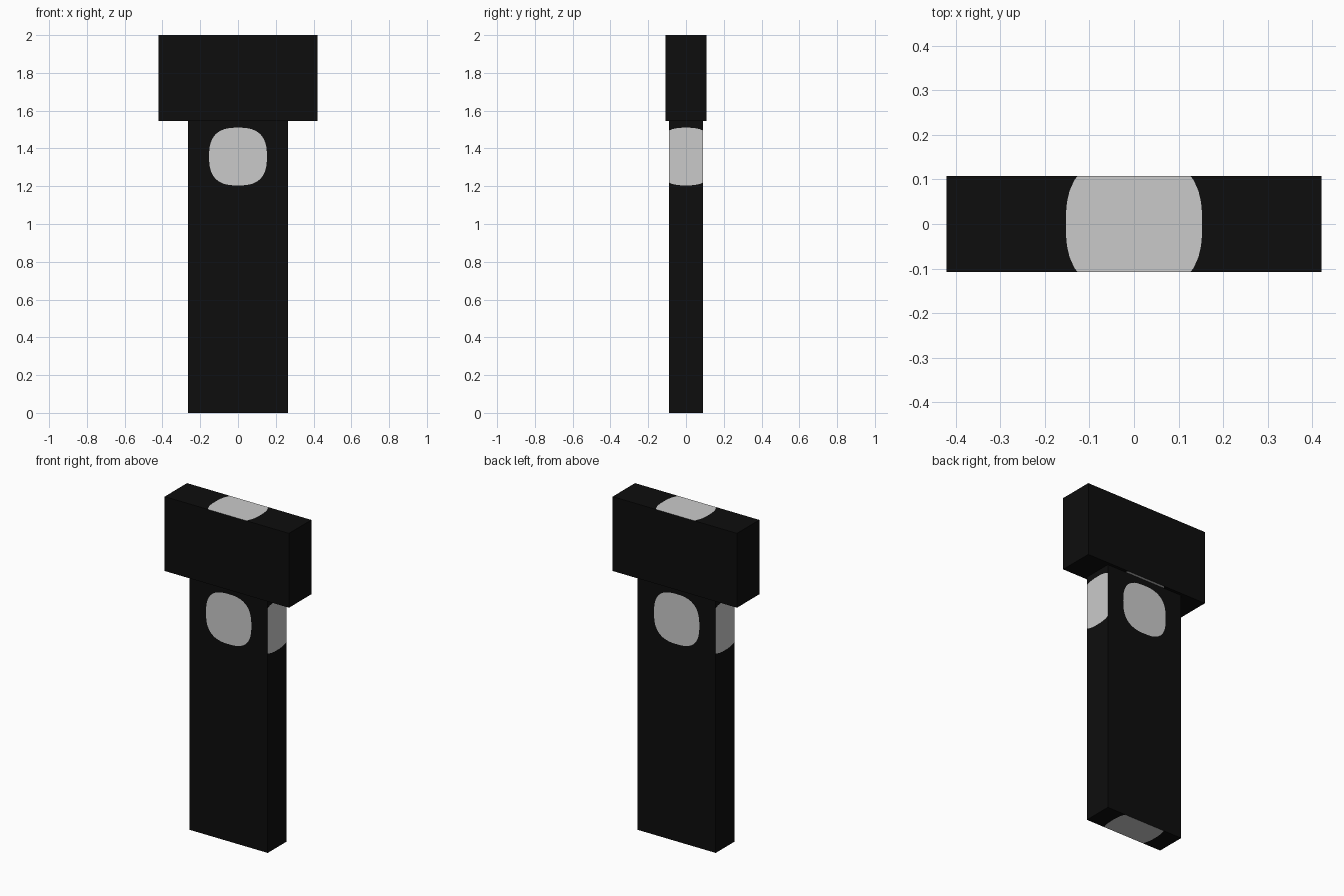
import bpy, bmesh, math
from mathutils import Vector

if "Cube" in bpy.data.objects:
    bpy.data.objects.remove(bpy.data.objects["Cube"])


def material(name, rgb):
    m = bpy.data.materials.new(name)
    m.diffuse_color = (*rgb, 1.0)
    m.use_nodes = True
    m.node_tree.nodes["Principled BSDF"].inputs["Base Color"].default_value = m.diffuse_color
    return m


BLACK = material("black", (0.004, 0.004, 0.004))
GREY = material("light grey", (0.59, 0.59, 0.59))

RADIUS, POWER, SIDES = 0.153, 2.7, 40   # rounded-square spot
SPOT_Z = 1.357


def spot_outline(u, v, centre):
    """Superellipse outline in the plane spanned by u and v."""
    pts = []
    for i in range(SIDES):
        a = 2 * math.pi * i / SIDES
        c, s = math.cos(a), math.sin(a)
        r = RADIUS / (abs(c) ** POWER + abs(s) ** POWER) ** (1 / POWER)
        pts.append(centre + u * (r * c) + v * (r * s))
    return pts


def cut_spot(bm, normal):
    """Cut the spot into the box face with this normal and colour it grey."""
    face = max(bm.faces, key=lambda f: f.calc_center_median().dot(normal)
               if f.normal.dot(normal) > 0.99 else -100)
    plane_z = face.verts[0].co.z
    upright = abs(normal.z) < 0.5
    v = Vector((0, 0, 1)) if upright else Vector((0, 1, 0))
    u = v.cross(normal)
    centre = Vector((0, 0, SPOT_Z if upright else plane_z))
    outline = spot_outline(u, v, centre)
    for i, p in enumerate(outline):
        q = outline[(i + 1) % SIDES]
        out = (q - p).cross(normal).normalized()
        if (p - centre).dot(out) < 0:
            out = -out
        cut = bmesh.ops.bisect_plane(
            bm, geom=[face] + list(face.edges) + list(face.verts),
            dist=1e-6, plane_co=p, plane_no=out)
        parts = [g for g in cut["geom"] if isinstance(g, bmesh.types.BMFace)]
        face = min(parts, key=lambda f: (f.calc_center_median() - p).dot(out))
    face.material_index = 1


def spotted_box(name, half_x, half_y, z0, z1, normals):
    bm = bmesh.new()
    bmesh.ops.create_cube(bm, size=2)
    for vert in bm.verts:
        vert.co = Vector((vert.co.x * half_x, vert.co.y * half_y,
                          z1 if vert.co.z > 0 else z0))
    bm.normal_update()
    for n in normals:
        cut_spot(bm, Vector(n))
    mesh = bpy.data.meshes.new(name)
    bm.to_mesh(mesh)
    bm.free()
    mesh.materials.append(BLACK)
    mesh.materials.append(GREY)
    bpy.context.collection.objects.link(bpy.data.objects.new(name, mesh))


# Upright shaft: spots on all four sides and underneath
spotted_box("shaft", 0.264, 0.09, 0.0, 1.546,
            [(0, -1, 0), (0, 1, 0), (1, 0, 0), (-1, 0, 0), (0, 0, -1)])

# Wider head block: spots on top and underside
spotted_box("head", 0.42, 0.108, 1.546, 2.0, [(0, 0, 1), (0, 0, -1)])
